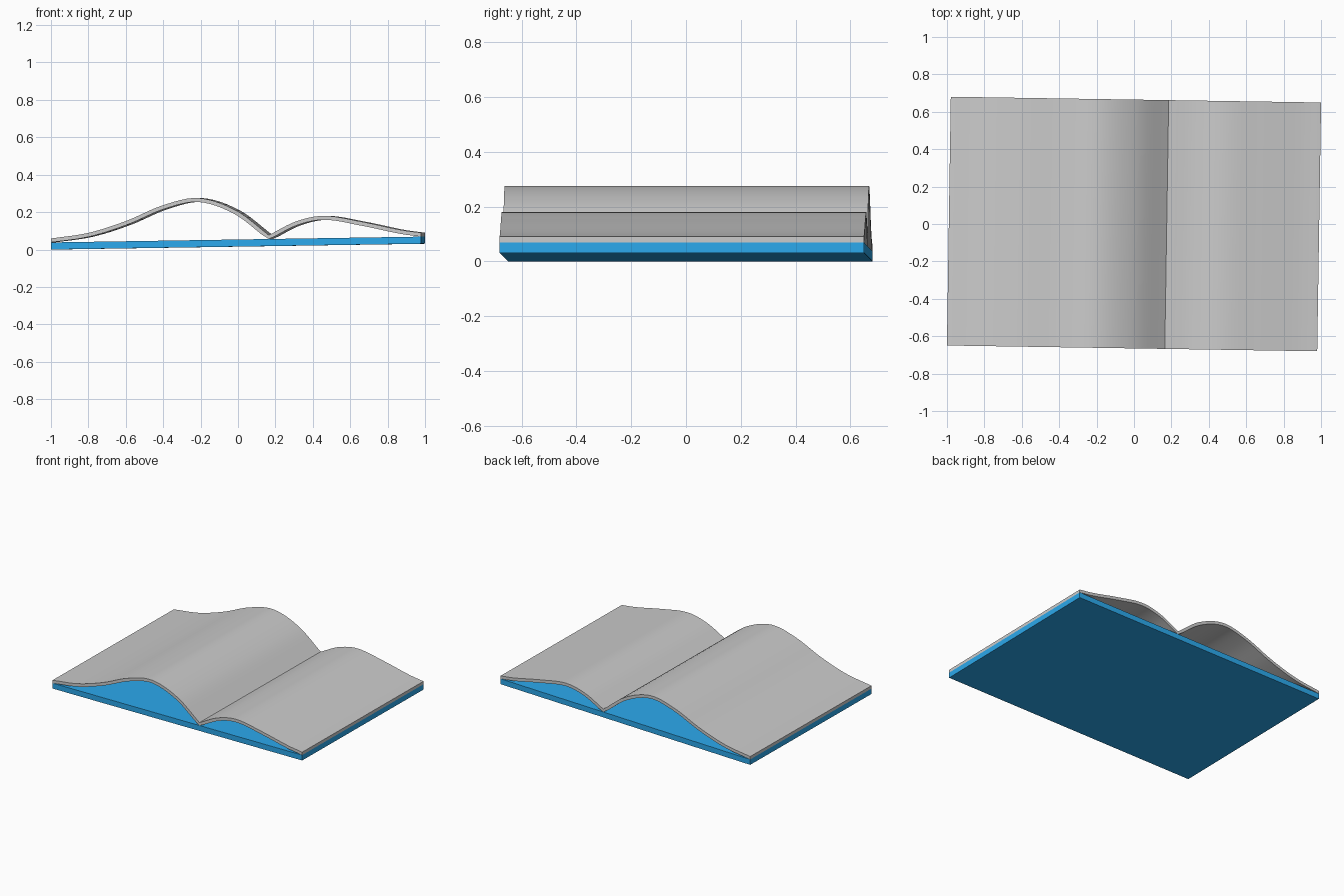
import bpy, bmesh, math
from mathutils import Vector

if "Cube" in bpy.data.objects:
    bpy.data.objects.remove(bpy.data.objects["Cube"])

DEPTH = 1.33
TURN = math.radians(-0.89)
SHEET = 0.021


def prism(name, top, bottom, smooth=False):
    """Extrude the strip between two xz polylines along y."""
    bm = bmesh.new()
    rows = []
    for y in (-DEPTH / 2, DEPTH / 2):
        rows.append([[bm.verts.new((x, y, z)) for x, z in line] for line in (top, bottom)])
    (ft, fb), (bt, bb) = rows
    for i in range(len(top) - 1):
        j = i + 1
        bm.faces.new((ft[i], ft[j], bt[j], bt[i]))
        bm.faces.new((fb[i], bb[i], bb[j], fb[j]))
        bm.faces.new((ft[i], fb[i], fb[j], ft[j]))
        bm.faces.new((bt[i], bt[j], bb[j], bb[i]))
    for i in (0, -1):
        bm.faces.new((ft[i], bt[i], bb[i], fb[i]))
    bmesh.ops.recalc_face_normals(bm, faces=bm.faces)
    mesh = bpy.data.meshes.new(name)
    bm.to_mesh(mesh)
    bm.free()
    ob = bpy.data.objects.new(name, mesh)
    bpy.context.collection.objects.link(ob)
    ob.rotation_euler.z = TURN
    if smooth:
        bpy.ops.object.select_all(action='DESELECT')
        ob.select_set(True)
        bpy.context.view_layer.objects.active = ob
        bpy.ops.object.shade_smooth_by_angle(angle=math.radians(30))
    return ob


def spline(pts, steps=6):
    """Smooth curve through the points, with slopes set by their neighbours."""
    n = len(pts)
    slope = []
    for i in range(n):
        a, b = pts[max(i - 1, 0)], pts[min(i + 1, n - 1)]
        slope.append((b[1] - a[1]) / (b[0] - a[0]))
    out = []
    for i in range(n - 1):
        (x0, z0), (x1, z1) = pts[i], pts[i + 1]
        h = x1 - x0
        for k in range(steps):
            t = k / steps
            z = ((2*t**3 - 3*t*t + 1) * z0 + (t**3 - 2*t*t + t) * h * slope[i]
                 + (3*t*t - 2*t**3) * z1 + (t**3 - t*t) * h * slope[i + 1])
            out.append((x0 + t * h, z))
    return out + [pts[-1]]


def page(name, pts):
    top = spline(pts)
    bottom = []
    for i, (x, z) in enumerate(top):
        if i in (0, len(top) - 1):
            bottom.append((x, z - SHEET))
        else:
            a, b = Vector(top[i - 1]), Vector(top[i + 1])
            d = (b - a).normalized()
            bottom.append((x + d.y * SHEET, z - d.x * SHEET))
    return prism(name, top, bottom, smooth=True)


# Slightly tilted cover board
cover = prism("cover", [(-0.99, 0.038), (0.99, 0.069)], [(-0.99, 0.0), (0.99, 0.031)])
blue = bpy.data.materials.new("cover_blue")
blue.diffuse_color = (0.025, 0.40, 0.85, 1)
blue.use_nodes = True
blue.node_tree.nodes["Principled BSDF"].inputs["Base Color"].default_value = blue.diffuse_color
cover.data.materials.append(blue)

# Arched page sheets meeting at the spine crease
page("left_page", [(-0.99, 0.059), (-0.79, 0.089), (-0.59, 0.152), (-0.39, 0.237),
                   (-0.2, 0.275), (0.0, 0.209), (0.175, 0.077)])
page("right_page", [(0.175, 0.077), (0.32, 0.150), (0.47, 0.180), (0.67, 0.149),
                    (0.88, 0.105), (0.99, 0.090)])
